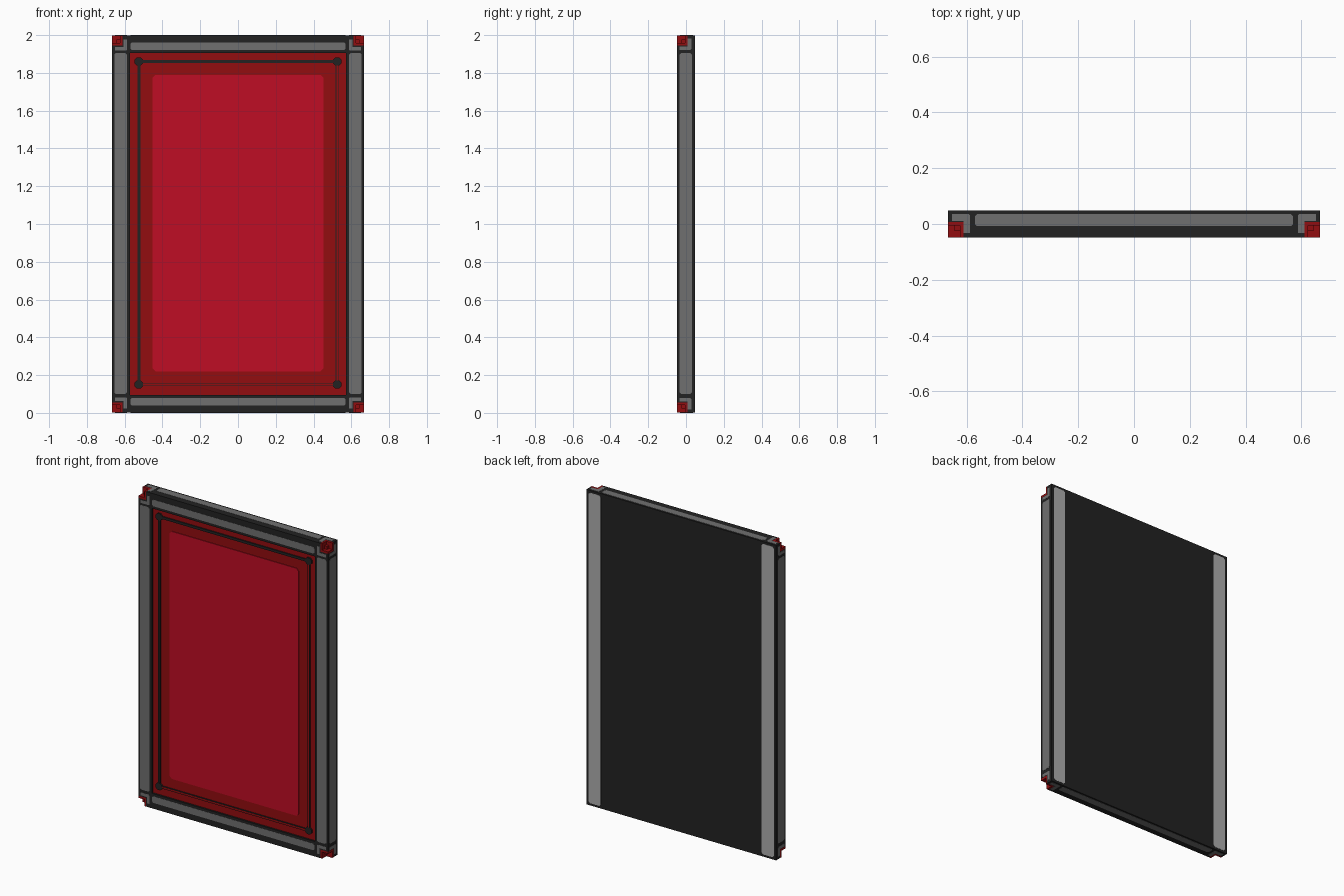
import bpy, bmesh
from mathutils import Vector

if "Cube" in bpy.data.objects:
    bpy.data.objects.remove(bpy.data.objects["Cube"])


def material(name, rgb):
    m = bpy.data.materials.new(name)
    m.diffuse_color = (*rgb, 1)
    m.use_nodes = True
    m.node_tree.nodes["Principled BSDF"].inputs["Base Color"].default_value = m.diffuse_color
    return m


DARK = material("charcoal", (0.016, 0.016, 0.016))
GREY = material("mid grey", (0.16, 0.16, 0.16))
LIGHT = material("light grey", (0.42, 0.42, 0.42))
RED = material("deep red", (0.29, 0.004, 0.005))
BRIGHT = material("bright red", (0.52, 0.004, 0.018))

X, Y, Z0, Z1 = 0.666, 0.0475, 0.001, 1.999   # body limits
N = 0.055                                    # corner notch size
P = 0.001                                    # how far plates stand proud


def prism(name, pts, axis, lo, hi, mat):
    """Extrude a 2D outline along one axis."""
    bm = bmesh.new()

    def place(u, v, d):
        c = [u, v]
        c.insert(axis, d)
        return bm.verts.new(c)
    a = [place(u, v, lo) for u, v in pts]
    b = [place(u, v, hi) for u, v in pts]
    bm.faces.new(a)
    bm.faces.new(b)
    for i in range(len(pts)):
        j = (i + 1) % len(pts)
        bm.faces.new((a[i], a[j], b[j], b[i]))
    bmesh.ops.recalc_face_normals(bm, faces=bm.faces)
    me = bpy.data.meshes.new(name)
    bm.to_mesh(me)
    bm.free()
    me.materials.append(mat)
    ob = bpy.data.objects.new(name, me)
    bpy.context.collection.objects.link(ob)
    return ob


def rect(u0, u1, v0, v1, c=0.0):
    """Rectangle outline, with chamfered corners when c > 0."""
    if not c:
        return [(u0, v0), (u1, v0), (u1, v1), (u0, v1)]
    return [(u0 + c, v0), (u1 - c, v0), (u1, v0 + c), (u1, v1 - c),
            (u1 - c, v1), (u0 + c, v1), (u0, v1 - c), (u0, v0 + c)]


def box(name, x, y, z, mat):
    x, y, z = sorted(x), sorted(y), sorted(z)
    return prism(name, rect(*x, *z), 1, y[0], y[1], mat)


def ell(c, inner, outer_u, outer_v, s, t=0.019):
    """L outline wrapping a corner: c = inner elbow, s = signs towards the corner."""
    (cu, cv), (su, sv) = c, s
    k = 0.005
    pts = [(k, 0), (0, k), (0, outer_v), (t, outer_v), (t, t),
           (outer_u, t), (outer_u, 0)]
    return [(cu + su * u, cv + sv * v) for u, v in pts]


# Back slab and front frame
FB = 0.007
box("back_slab", (-X, X), (FB, Y), (Z0, Z1), DARK)
for sx in (-1, 1):
    box("side_rail", (sx * 0.572, sx * X), (-Y, FB), (N, 2 - N), DARK)
    # light strips on the back
    prism("back_strip", rect(*sorted((sx * 0.565, sx * 0.65)), 0.015, 1.985, 0.01),
          1, Y - 0.005, Y + P, LIGHT)
    # grey plates on the front and outer side of the upright
    prism("front_side_plate", rect(*sorted((sx * 0.588, sx * 0.655)), 0.1, 1.905, 0.008),
          1, -Y - P, -Y + 0.004, GREY)
    prism("outer_side_plate", rect(-0.034, 0.031, 0.1, 1.905, 0.008),
          0, *sorted((sx * (X - 0.004), sx * (X + P))), GREY)

for top in (0, 1):
    def h(z):
        return 2 - z if top else z
    box("cross_rail", (-0.572, 0.572), (-Y, FB), (h(Z0), h(0.096)), DARK)
    # grey plates on the front and outer edge of the cross rail
    prism("front_cross_plate", rect(-0.57, 0.57, *sorted((h(0.038), h(0.08))), 0.008),
          1, -Y - P, -Y + 0.004, GREY)
    prism("outer_cross_plate", rect(-0.57, 0.57, -0.008, 0.036, 0.008),
          2, *sorted((h(0), h(0.005))), GREY)

    for sx in (-1, 1):
        e = X - N                       # notch wall in x
        sz = 1 if top else -1
        box("corner_rail", (sx * 0.572, sx * e), (-Y, FB), (h(Z0), h(N)), DARK)
        # grey L plates around each notch: front, side and outer edge
        prism("front_corner_plate", ell((sx * 0.587, h(0.082)), 0, 0.065, 0.058, (sx, sz)),
              1, -Y - P, -Y + 0.004, GREY)
        prism("side_corner_plate", ell((0.028, h(0.078)), 0, 0.062, 0.06, (-1, sz)),
              0, *sorted((sx * (X - 0.004), sx * (X + P))), GREY)
        prism("edge_corner_plate", ell((sx * 0.587, 0.035), 0, 0.065, 0.068, (sx, -1), 0.024),
              2, *sorted((h(0), h(0.005))), GREY)
        # red corner fitting: three wall plates and an inner cube
        t = 0.013
        box("corner_back_wall", (sx * e, sx * X), (FB - t, FB), (h(Z0), h(N)), RED)
        box("corner_side_wall", (sx * e, sx * (e + t)), (-Y, FB - t), (h(Z0), h(N)), RED)
        box("corner_level_wall", (sx * (e + t), sx * X), (-Y, FB - t), (h(N - t), h(N)), RED)
        box("corner_cube", (sx * (e + t), sx * (e + 0.032)), (FB - 0.032, FB - t),
            (h(N - t), h(N - 0.032)), RED)

# Recessed panel and bright screen
PF = -0.036
box("recessed_panel", (-0.572, 0.572), (PF, FB), (0.096, 1.904), RED)
prism("bright_screen", rect(-0.452, 0.452, 0.22, 1.79, 0.015), 1, PF - 0.004, PF + 0.002, BRIGHT)

# Dark piping round the screen, with knobs at the corners
TX, TB, TT, W = 0.525, 0.15, 1.86, 0.008
bars = {
    "pipe_left": (-TX - W, -TX + W, TB, TT, False),
    "pipe_right": (TX - W, TX + W, TB, TT, True),
    "pipe_bottom": (-TX, TX, TB - W, TB + W, True),
    "pipe_top": (-TX, TX, TT - W, TT + W, False),
}
for name, (x0, x1, z0, z1, capped) in bars.items():
    box(name, (x0, x1), (PF - 0.007, PF + 0.002), (z0, z1), DARK)
    if capped:                          # red face leaves only thin dark edges
        g = 0.0035
        box(name + "_cap", (x0 + g, x1 - g), (PF - 0.008, PF), (z0 + g, z1 - g), RED)
for x in (-TX, TX):
    for z in (TB, TT):
        prism("pipe_knob", rect(x - 0.022, x + 0.022, z - 0.022, z + 0.022, 0.012),
              1, PF - 0.009, PF, DARK)
